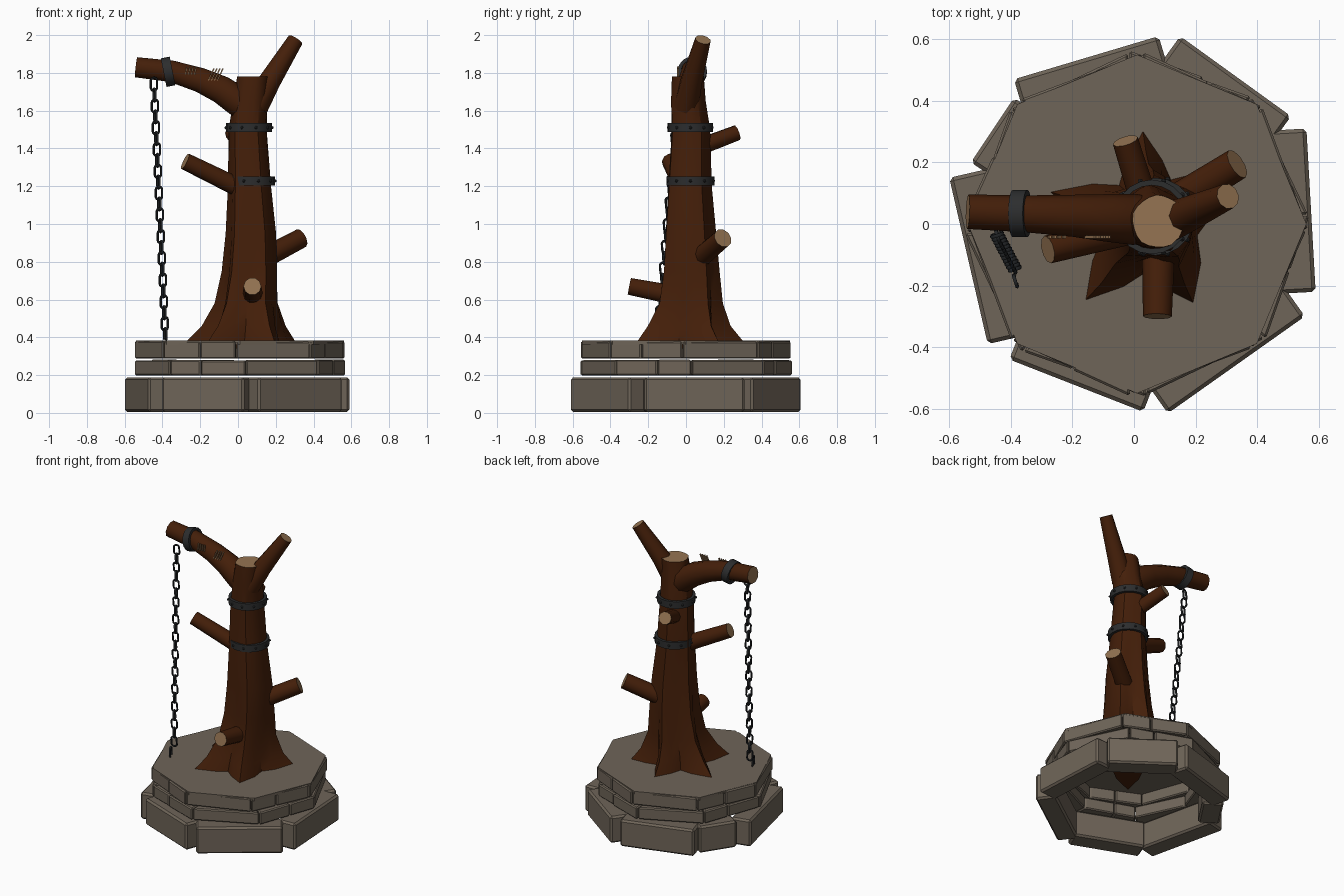
import bpy, bmesh, math, random
from mathutils import Vector, Matrix

if "Cube" in bpy.data.objects:
    bpy.data.objects.remove(bpy.data.objects["Cube"])
random.seed(4)


def mat(name, col):
    m = bpy.data.materials.new(name)
    m.diffuse_color = (*col, 1)
    m.use_nodes = True
    m.node_tree.nodes["Principled BSDF"].inputs["Base Color"].default_value = m.diffuse_color
    return m


STONE = mat("stone", (0.158, 0.129, 0.098))
BARK = mat("bark", (0.058, 0.0135, 0.0028))
WOOD = mat("cut_wood", (0.300, 0.175, 0.085))
IRON = mat("iron", (0.025, 0.026, 0.027))
CHAIN = mat("chain_iron", (0.016, 0.018, 0.020))


def finish(bm, name, mats, smooth=None, bevel=0):
    bmesh.ops.recalc_face_normals(bm, faces=bm.faces)
    me = bpy.data.meshes.new(name)
    bm.to_mesh(me)
    bm.free()
    ob = bpy.data.objects.new(name, me)
    bpy.context.collection.objects.link(ob)
    for m in mats:
        me.materials.append(m)
    if bevel:
        b = ob.modifiers.new("bevel", 'BEVEL')
        b.width, b.segments = bevel, 1
    if smooth:
        bpy.ops.object.select_all(action='DESELECT')
        ob.select_set(True)
        bpy.context.view_layer.objects.active = ob
        bpy.ops.object.shade_smooth_by_angle(angle=math.radians(smooth))
    return ob


def skin(bm, rings, closed=False):
    """Bridge rings of points; returns the cap faces (start, end) when open."""
    vs = [[bm.verts.new(p) for p in r] for r in rings]
    n = len(vs[0])
    for k in range(len(vs) if closed else len(vs) - 1):
        a, b = vs[k], vs[(k + 1) % len(vs)]
        for i in range(n):
            j = (i + 1) % n
            bm.faces.new((a[i], a[j], b[j], b[i]))
    if not closed:
        return bm.faces.new(vs[0]), bm.faces.new(vs[-1])


def prism(bm, pts, z0, z1):
    skin(bm, [[(x, y, z) for x, y in pts] for z in (z0, z1)])


# ---- stone base: seven big square-ended blocks whose inner corners overlap
CORNERS = [((.59, -.22), (.56, .31)), ((.51, .35), (.15, .61)), ((.08, .61), (-.39, .47)),
           ((-.39, .41), (-.53, .20)), ((-.60, .15), (-.475, -.39)),
           ((-.405, -.44), (.03, -.61)), ((.11, -.615), (.555, -.30))]
bm = bmesh.new()
for a, b in CORNERS:
    a, b = Vector(a), Vector(b)
    d = (b - a).normalized()
    inward = Vector((-d.y, d.x)) * 0.135
    prism(bm, [a, b, b + inward, a + inward], 0.005, 0.188)
finish(bm, "base_blocks", [STONE], bevel=0.012)


# ---- two thinner octagonal courses, one or two blocks to a side
def course(name, z0, z1, R, turn, cx):
    bm = bmesh.new()
    for s in range(8):
        p, q = [Vector((cx + R * math.cos(t), R * math.sin(t)))
                for t in (math.radians(turn + 45 * s), math.radians(turn + 45 * s + 45))]
        f = random.uniform(.35, .65)
        for t0, t1 in (((0, f), (f, 1)) if s % 2 else ((0, 1),)):
            a, b = p.lerp(q, t0 + .006), p.lerp(q, t1 - .006)
            k = random.uniform(.98, 1.0)
            prism(bm, [a * k, b * k, b * .78, a * .78], z0, z1 - random.uniform(0, .005))
    finish(bm, name, [STONE], bevel=0.007)


course("middle_course", 0.198, 0.282, 0.565, 3, 0.012)
course("upper_course", 0.287, 0.381, 0.56, -2, 0.008)
bm = bmesh.new()
prism(bm, [(.01 + .55 * math.cos(math.pi * i / 4), .55 * math.sin(math.pi * i / 4))
           for i in range(8)], 0.362, 0.382)
finish(bm, "platform_top", [STONE])

# ---- trunk with five root ridges
ROOTS = [(34, .93), (94, .92), (162, 1.15), (230, 1.05), (299, .86)]   # angle, reach
ROWS = [(.34, .05, .0, .165, .19), (.38, .05, .0, .16, .155), (.46, .055, .0, .145, .10),
        (.58, .06, .015, .13, .055), (.75, .072, .02, .125, .036), (.95, .075, .018, .12, .024),
        (1.2, .065, .016, .106, .016), (1.5, .054, .022, .095, .012),
        (1.65, .066, .01, .089, .006), (1.78, .08, .008, .083, .004)]
rings = []
for z, cx, cy, r, ridge in ROWS:
    ring = []
    for k, (ang, reach) in enumerate(ROOTS):
        nxt, nreach = ROOTS[(k + 1) % 5]
        span = (nxt - ang) % 360
        for t, w in ((0, reach), (.25, .38 * reach), (.5, 0), (.75, .38 * nreach)):
            a = math.radians(ang + span * t)
            d = r + ridge * w
            ring.append((cx + d * math.cos(a), cy + d * math.sin(a), z))
    rings.append(ring)
bm = bmesh.new()
skin(bm, rings)[1].material_index = 1
finish(bm, "trunk", [BARK, WOOD], 32)


# ---- branches: tapered tubes with pale sawn ends
def branch(name, pts, radii, sides=10):
    pts = [Vector(p) for p in pts]
    rings = []
    for i, (p, r) in enumerate(zip(pts, radii)):
        t = pts[min(i + 1, len(pts) - 1)] - pts[max(i - 1, 0)]
        q = t.to_track_quat('Z', 'Y')
        rings.append([p + q @ Vector((r * math.cos(a), r * math.sin(a), 0))
                      for a in (2 * math.pi * k / sides for k in range(sides))])
    bm = bmesh.new()
    skin(bm, rings)[1].material_index = 1
    finish(bm, name, [BARK, WOOD], 40)


branch("hanging_branch", [(.065, .012, 1.60), (.0, .015, 1.65), (-.09, .02, 1.712), (-.20, .027, 1.762),
                          (-.35, .033, 1.808), (-.54, .04, 1.83)], [.075, .083, .077, .068, .06, .056])
branch("top_branch", [(.09, .0, 1.62), (.17, .03, 1.76), (.305, .09, 1.976)], [.07, .058, .042])
branch("left_stub", [(.05, .0, 1.17), (-.28, -.083, 1.332)], [.052, .046])
branch("right_stub", [(.10, .05, .80), (.335, .195, .925)], [.056, .052])
branch("front_stub", [(.08, -.02, .615), (.076, -.30, .67)], [.055, .047])
branch("back_stub", [(.04, .05, 1.40), (-.028, .27, 1.483)], [.046, .042])


# ---- iron bands with rivets
def band(name, centre, r, h, axis, rivets):
    q = Vector(axis).to_track_quat('Z', 'Y')
    c = Vector(centre)
    at = lambda a, d, z: c + q @ Vector((d * math.cos(a), d * math.sin(a), z))
    bm = bmesh.new()
    skin(bm, [[at(2 * math.pi * k / 20, d, z) for d, z in
               ((r, -h), (r, h), (r - .018, h), (r - .018, -h))] for k in range(20)], True)
    for k in range(rivets):
        bmesh.ops.create_icosphere(bm, subdivisions=1, radius=.009, matrix=Matrix.Translation(
            at(2 * math.pi * k / rivets, r + .001, 0)))
    finish(bm, name, [IRON], 30)


band("upper_band", (.058, .023, 1.51), .121, .024, (0, 0, 1), 10)
band("lower_band", (.070, .024, 1.228), .126, .024, (0, 0, 1), 10)
band("branch_band", (-.37, .034, 1.806), .077, .024, (-1, 0, -.2), 0)


# ---- chain: long links alternately turned, the last one broken open
def link(bm, M, open_end=False, R=.0175, r=.0064, h=.017):
    rings = []
    for i in range(16):
        a = -math.pi + (i + .5) * math.pi / 8
        if open_end and math.cos(a) < -.6:
            continue
        s = h if math.cos(a) > 0 else -h
        ring = []
        for j in range(6):
            b = j * math.pi / 3
            d = R + r * math.cos(b)
            ring.append(M @ Vector((d * math.sin(a), r * math.sin(b), d * math.cos(a) + s)))
        rings.append(ring)
    skin(bm, rings, not open_end)


N = 24
bm = bmesh.new()
for i in range(N):
    t = i / (N - 1)
    last = i == N - 1
    pos = Vector((-.445 + .06 * t, -.035 - .115 * t - (.035 if last else 0), 1.74 - 1.325 * t))
    link(bm, Matrix.Translation(pos) @ Matrix.Rotation(math.radians(5), 4, 'X')
         @ Matrix.Rotation(math.radians(18 + 90 * (i % 2)), 4, 'Z'), last)
finish(bm, "chain", [CHAIN], 60)

# ---- pale tally scratches on the hanging branch
bm = bmesh.new()
MARKS = [(-.142 + .016 * k, 1.792, .07, 25) for k in range(4)] + \
        [(-.275 + .016 * k, 1.81, .045, 8) for k in range(4)]
for x, z, length, tilt in MARKS:
    M = Matrix.Translation((x, -.042, z)) @ Matrix.Rotation(math.radians(tilt), 4, 'Y')
    bmesh.ops.create_cube(bm, size=1, matrix=M @ Matrix.Diagonal((.007, .009, length, 1)))
finish(bm, "tally_scratches", [WOOD])
